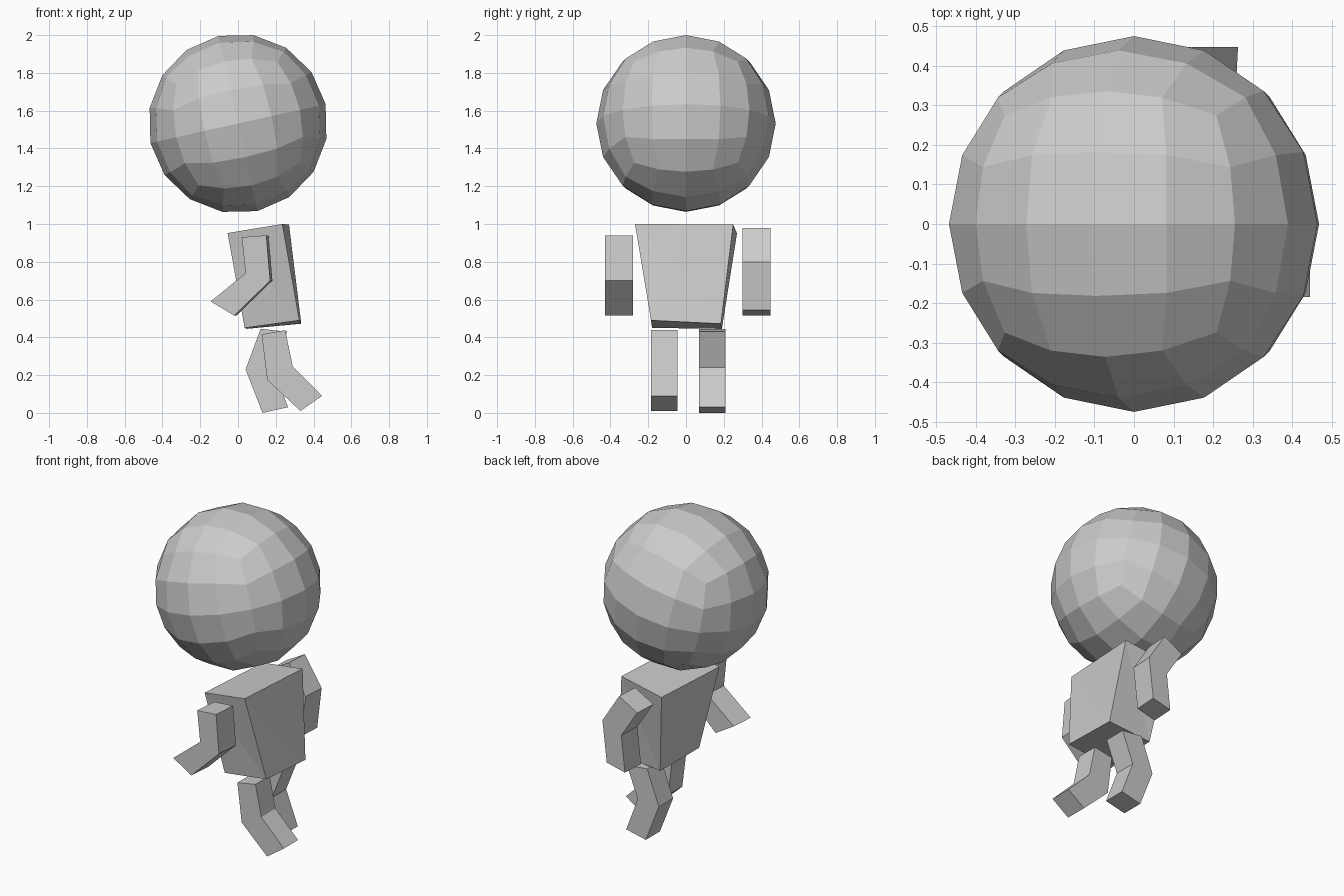
import bpy, bmesh, math
from mathutils import Matrix

if "Cube" in bpy.data.objects:
    bpy.data.objects.remove(bpy.data.objects["Cube"])

grey = bpy.data.materials.new("plain_grey")
grey.diffuse_color = (0.6, 0.6, 0.6, 1)
grey.use_nodes = True
grey.node_tree.nodes["Principled BSDF"].inputs["Base Color"].default_value = grey.diffuse_color


def finish(name, bm):
    bmesh.ops.recalc_face_normals(bm, faces=bm.faces[:])
    mesh = bpy.data.meshes.new(name)
    bm.to_mesh(mesh)
    bm.free()
    mesh.materials.append(grey)
    ob = bpy.data.objects.new(name, mesh)
    bpy.context.collection.objects.link(ob)
    return ob


def limb(name, profile, y0, y1, twist=0.0):
    """Bent limb: six (x, z) points, top edge, joint and end, given width in y."""
    bm = bmesh.new()
    rings = []
    for y, dx in ((y0, 0.0), (y1, twist)):
        rings.append([bm.verts.new((x + dx, y, z)) for x, z in profile])
    a, b = rings
    for r in rings:
        # upper and lower segment sides, split at the joint
        bm.faces.new((r[0], r[1], r[2], r[5]))
        bm.faces.new((r[5], r[2], r[3], r[4]))
    for i in range(6):
        j = (i + 1) % 6
        bm.faces.new((a[i], a[j], b[j], b[i]))
    return finish(name, bm)


# Head: cube subdivided twice and rounded to a faceted ball, tilted back
R = 0.475
bm = bmesh.new()
bmesh.ops.create_cube(bm, size=1)
for step in range(2):
    bmesh.ops.subdivide_edges(bm, edges=bm.edges[:], cuts=1, use_grid_fill=True)
    for v in bm.verts:
        v.co = v.co.normalized() * R
bmesh.ops.rotate(bm, verts=bm.verts[:], cent=(0, 0, 0),
                 matrix=Matrix.Rotation(math.radians(-12.5), 3, 'Y'))
bmesh.ops.translate(bm, verts=bm.verts[:], vec=(0, 0, 1.532))
finish("head", bm)

# Torso: leaning box, wider at the shoulders
bm = bmesh.new()
top = [bm.verts.new(c) for c in ((0.235, -0.27, 1.0), (0.27, 0.25, 0.997),
                                 (-0.02, 0.27, 0.95), (-0.055, -0.25, 0.952))]
low = [bm.verts.new(c) for c in ((0.325, -0.185, 0.49), (0.335, 0.185, 0.472),
                                 (0.045, 0.19, 0.445), (0.035, -0.18, 0.45))]
bm.faces.new(top)
bm.faces.new(low)
for i in range(4):
    j = (i + 1) % 4
    # side split along its diagonal
    bm.faces.new((top[i], top[j], low[j]))
    bm.faces.new((top[i], low[j], low[i]))
finish("torso", bm)

# Arms: one swung forward, one swung back
limb("forward_arm", [(0.02, 0.93), (0.15, 0.94), (0.17, 0.70),
                     (-0.02, 0.515), (-0.145, 0.59), (0.04, 0.74)], -0.43, -0.28, 0.012)
limb("rear_arm", [(0.015, 0.91), (0.14, 0.98), (0.255, 0.80),
                  (0.225, 0.545), (0.10, 0.515), (0.125, 0.74)], 0.30, 0.447, 0.008)

# Legs: one trailing, one stepping forward
limb("trailing_leg", [(0.125, 0.415), (0.25, 0.438), (0.29, 0.245),
                      (0.445, 0.09), (0.33, 0.01), (0.155, 0.175)], -0.185, -0.045)
limb("stepping_leg", [(0.12, 0.445), (0.26, 0.43), (0.185, 0.24),
                      (0.265, 0.03), (0.13, 0.0), (0.04, 0.23)], 0.07, 0.21)
